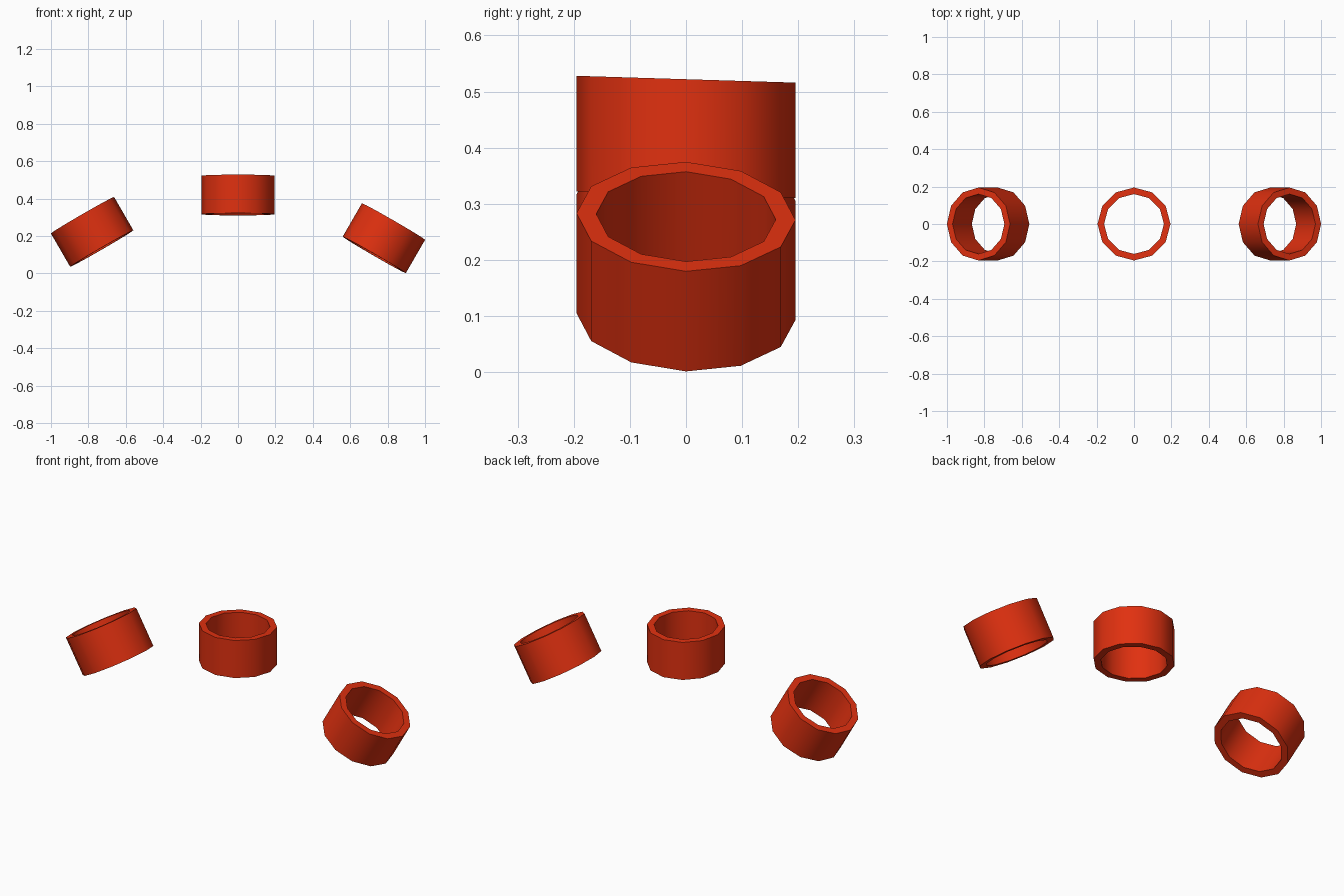
import bpy, bmesh, math
from mathutils import Matrix, Vector

if "Cube" in bpy.data.objects:
    bpy.data.objects.remove(bpy.data.objects["Cube"])

SIDES, R_OUT, R_IN, HEIGHT = 12, 0.195, 0.16, 0.206
SLOPE = -0.031  # slight drop of every ring towards the back

red = bpy.data.materials.new("red")
red.diffuse_color = (0.75, 0.03, 0.005, 1)
red.use_nodes = True
red.node_tree.nodes["Principled BSDF"].inputs["Base Color"].default_value = red.diffuse_color


def ring(name, x, z, tilt):
    # Rectangular wall section, swept once round the axis
    section = [(R_OUT, -HEIGHT / 2), (R_OUT, HEIGHT / 2),
               (R_IN, HEIGHT / 2), (R_IN, -HEIGHT / 2)]
    bm = bmesh.new()
    loops = []
    for i in range(SIDES):
        a = 2 * math.pi * i / SIDES
        loops.append([bm.verts.new((r * math.cos(a), r * math.sin(a), h))
                      for r, h in section])
    for i in range(SIDES):
        a, b = loops[i], loops[(i + 1) % SIDES]
        for j in range(4):
            k = (j + 1) % 4
            bm.faces.new((a[j], b[j], b[k], a[k]))
    bmesh.ops.transform(bm, matrix=Matrix.Rotation(math.radians(tilt), 4, 'Y'),
                        verts=bm.verts)
    for v in bm.verts:
        v.co.z += SLOPE * v.co.y
    bmesh.ops.recalc_face_normals(bm, faces=bm.faces)
    mesh = bpy.data.meshes.new(name)
    bm.to_mesh(mesh)
    bm.free()
    mesh.materials.append(red)
    ob = bpy.data.objects.new(name, mesh)
    ob.location = Vector((x, 0, z))
    bpy.context.collection.objects.link(ob)
    bpy.ops.object.select_all(action='DESELECT')
    ob.select_set(True)
    bpy.context.view_layer.objects.active = ob
    bpy.ops.object.shade_smooth_by_angle(angle=math.radians(40))


# Three rings along an arc, the outer two leaning outwards
ring("left_ring", -0.78, 0.222, -30)
ring("middle_ring", 0.0, 0.419, 0)
ring("right_ring", 0.78, 0.188, 30)
